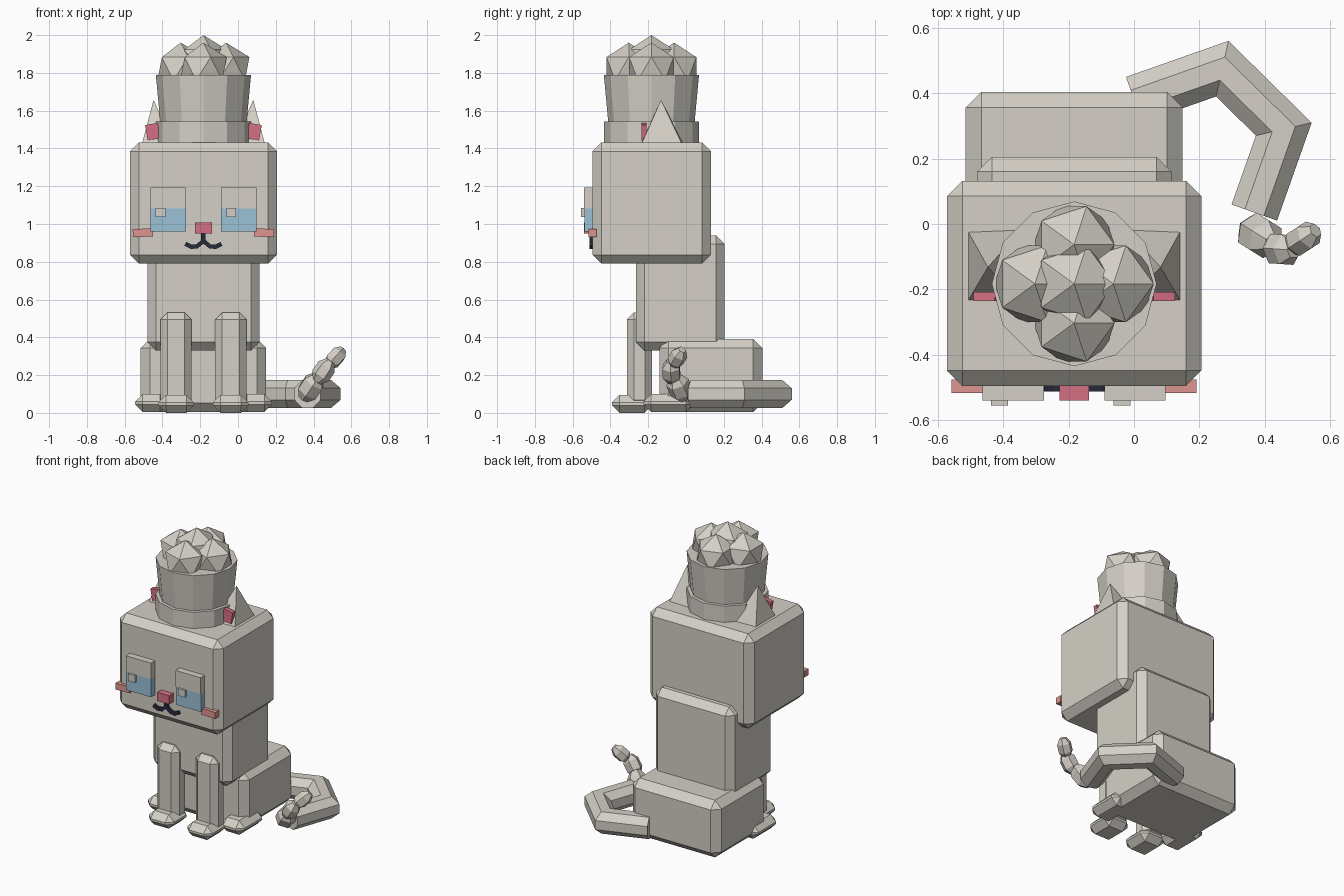
import bpy, bmesh, math
from mathutils import Vector, Matrix

if "Cube" in bpy.data.objects:
    bpy.data.objects.remove(bpy.data.objects["Cube"])

CX = -0.183  # symmetry plane of the cat


def material(name, rgb):
    m = bpy.data.materials.new(name)
    m.diffuse_color = (*rgb, 1)
    m.use_nodes = True
    m.node_tree.nodes["Principled BSDF"].inputs["Base Color"].default_value = m.diffuse_color
    return m


FUR = material("warm grey", (0.66, 0.63, 0.57))
BLUE = material("eye blue", (0.33, 0.54, 0.68))
PINK = material("rose pink", (0.66, 0.16, 0.23))
BLUSH = material("blush pink", (0.73, 0.30, 0.28))
DARK = material("dark ink", (0.022, 0.024, 0.045))


def finish(bm, name, mat):
    bmesh.ops.recalc_face_normals(bm, faces=bm.faces)
    me = bpy.data.meshes.new(name)
    bm.to_mesh(me)
    bm.free()
    me.materials.append(mat)
    ob = bpy.data.objects.new(name, me)
    bpy.context.collection.objects.link(ob)
    return ob


def box(name, x, y, z, mat=FUR, bevel=0, tilt=0):
    """Box from (min, max) ranges, optionally chamfered and tilted about y."""
    c = Vector(((x[0] + x[1]) / 2, (y[0] + y[1]) / 2, (z[0] + z[1]) / 2))
    bm = bmesh.new()
    bmesh.ops.create_cube(bm, size=1)
    bmesh.ops.scale(bm, vec=(x[1] - x[0], y[1] - y[0], z[1] - z[0]), verts=bm.verts)
    if bevel:
        bmesh.ops.bevel(bm, geom=bm.edges[:], offset=bevel, segments=1,
                        profile=0.5, affect='EDGES')
    bm.transform(Matrix.Translation(c) @ Matrix.Rotation(tilt, 4, 'Y'))
    return finish(bm, name, mat)


def pair(name, x, *args, tilt=0, **kw):
    """Left and right boxes; x is measured outward from the symmetry plane."""
    box("right_" + name, (CX + x[0], CX + x[1]), *args, tilt=tilt, **kw)
    box("left_" + name, (CX - x[1], CX - x[0]), *args, tilt=-tilt, **kw)


def tube(name, points, radii, sides=8, mat=FUR):
    """Faceted tube along a path with mitred joints."""
    pts = [Vector(p) for p in points]
    bm = bmesh.new()
    rings = []
    for i, p in enumerate(pts):
        a = (p - pts[i - 1]).normalized() if i else (pts[1] - p).normalized()
        b = (pts[i + 1] - p).normalized() if i < len(pts) - 1 else a
        t = (a + b).normalized()
        side = t.cross(Vector((0, 0, 1))).normalized()
        up = side.cross(t)
        stretch = 1 / max(t.dot(a), 0.5)
        ring = []
        for k in range(sides):
            w = 2 * math.pi * (k + 0.5) / sides
            ring.append(bm.verts.new(p + radii[i] * (side * math.cos(w) * stretch + up * math.sin(w))))
        rings.append(ring)
    for r, s in zip(rings, rings[1:]):
        for k in range(sides):
            n = (k + 1) % sides
            bm.faces.new((r[k], r[n], s[n], s[k]))
    bm.faces.new(rings[0])
    bm.faces.new(rings[-1])
    return finish(bm, name, mat)


def bead(name, p, q, r):
    """Short segment with chamfered ends."""
    p, q = Vector(p), Vector(q)
    tube(name, [p, p.lerp(q, 0.28), p.lerp(q, 0.72), q], [r * 0.5, r, r, r * 0.5], 6)


def cone(name, r1, r2, z0, z1, sides=12):
    bm = bmesh.new()
    bmesh.ops.create_cone(bm, cap_ends=True, segments=sides, radius1=r1, radius2=r2, depth=z1 - z0)
    bm.transform(Matrix.Translation((CX, CX, (z0 + z1) / 2)))
    return finish(bm, name, FUR)


# body masses
box("head", (-0.572, 0.206), (-0.495, 0.132), (0.79, 1.432), bevel=0.047)
box("chest", (-0.48, 0.114), (-0.265, 0.205), (0.33, 0.94), bevel=0.045)
box("hips", (-0.515, 0.149), (-0.14, 0.404), (0.005, 0.392), bevel=0.048)

# legs and paws
pair("front_leg", (0.062, 0.228), (-0.312, -0.18), (0.03, 0.532), bevel=0.037)
pair("front_paw", (0.05, 0.238), (-0.392, -0.18), (0.0, 0.095), bevel=0.04)
pair("back_paw", (0.19, 0.362), (-0.225, 0.04), (0.005, 0.1), bevel=0.04)

# eyes: eyelid, iris and highlight
pair("eyelid", (0.093, 0.28), (-0.54, -0.48), (1.083, 1.193))
pair("iris", (0.093, 0.28), (-0.537, -0.48), (0.96, 1.083), BLUE)
for side, x in (("left", -0.437), ("right", -0.062)):
    box(side + "_eye_highlight", (x, x + 0.052), (-0.555, -0.53), (1.036, 1.084))

# nose, cheeks and mouth
box("nose", (CX - 0.045, CX + 0.045), (-0.54, -0.48), (0.95, 1.008), PINK)
pair("cheek", (0.268, 0.374), (-0.517, -0.475), (0.932, 0.975), BLUSH, tilt=0.03)
box("mouth_stem", (CX - 0.012, CX + 0.012), (-0.512, -0.48), (0.9, 0.95), DARK)
path = [(0, 0.91), (0.034, 0.882), (0.064, 0.879), (0.092, 0.893)]
for side, s in (("left", -1), ("right", 1)):
    for i, (a, b) in enumerate(zip(path, path[1:])):
        mx, mz = CX + s * (a[0] + b[0]) / 2, (a[1] + b[1]) / 2
        h = math.dist(a, b) / 2 + 0.004
        box(f"{side}_mouth_{i + 1}", (mx - h, mx + h), (-0.512, -0.48), (mz - 0.011, mz + 0.011),
            DARK, tilt=-s * math.atan2(b[1] - a[1], b[0] - a[0]))

# ears: leaning four-sided pyramids with pink inner plates
for side, s in (("left", -1), ("right", 1)):
    bm = bmesh.new()
    base = [bm.verts.new((CX + s * x, y, 1.425)) for x, y in
            ((0.325, -0.235), (0.325, -0.022), (0.16, -0.015), (0.16, -0.24))]
    tip = bm.verts.new((CX + s * 0.264, -0.132, 1.657))
    bm.faces.new(base)
    for i in range(4):
        bm.faces.new((base[i], base[(i + 1) % 4], tip))
    finish(bm, side + "_ear", FUR)
pair("inner_ear", (0.235, 0.302), (-0.236, -0.208), (1.447, 1.53), PINK, tilt=0.17)

# tall hat with band and puffy top
cone("hat_band", 0.252, 0.252, 1.42, 1.542)
cone("hat_body", 0.218, 0.252, 1.425, 1.79)
for name, dx, dy, z in (("middle", 0, 0, 1.862), ("left", -1, 0, 1.822), ("right", 1, 0, 1.822),
                        ("front", 0, -1, 1.822), ("back", 0, 1, 1.822)):
    bm = bmesh.new()
    bmesh.ops.create_icosphere(bm, subdivisions=1, radius=0.138)
    bm.transform(Matrix.Translation((CX + dx * 0.12, CX + dy * 0.12, z)))
    finish(bm, "hat_puff_" + name, FUR)

# tail: thick curl on the ground, then a beaded raised tip
tube("tail", [(0.0, 0.38, 0.1), (0.27, 0.475, 0.1), (0.458, 0.29, 0.1), (0.368, 0.035, 0.1)],
     [0.08] * 4)
bead("tail_bead_1", (0.345, -0.01, 0.075), (0.425, -0.06, 0.195), 0.062)
bead("tail_bead_2", (0.415, -0.075, 0.165), (0.49, -0.08, 0.275), 0.052)
bead("tail_tip", (0.478, -0.07, 0.25), (0.555, -0.02, 0.335), 0.045)
